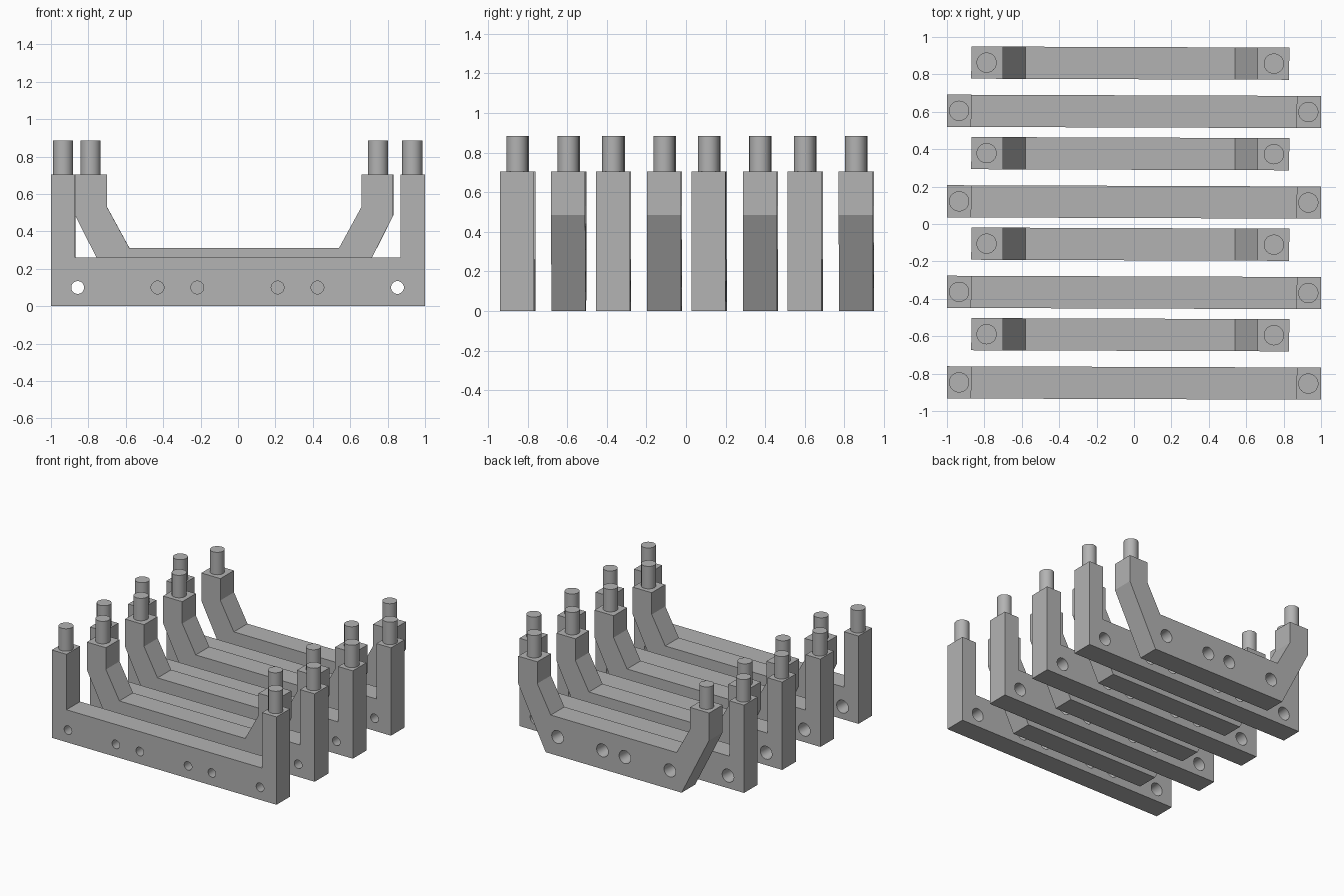
import bpy, bmesh, math
from mathutils import Matrix

if "Cube" in bpy.data.objects:
    bpy.data.objects.remove(bpy.data.objects["Cube"])

DEPTH, POST_TOP, PIN_TOP, PIN_R = 0.172, 0.705, 0.885, 0.054
TILT = -0.0035  # every bracket is turned very slightly

grey = bpy.data.materials.new("plain grey")
grey.diffuse_color = (0.45, 0.45, 0.45, 1)
grey.use_nodes = True
grey.node_tree.nodes["Principled BSDF"].inputs["Base Color"].default_value = grey.diffuse_color


def finish(bm, name):
    bmesh.ops.recalc_face_normals(bm, faces=bm.faces)
    mesh = bpy.data.meshes.new(name)
    bm.to_mesh(mesh)
    bm.free()
    mesh.materials.append(grey)
    obj = bpy.data.objects.new(name, mesh)
    bpy.context.collection.objects.link(obj)
    return obj


def cylinder(bm, r1, r2, length, matrix):
    bmesh.ops.create_cone(bm, cap_ends=True, segments=32, radius1=r1,
                          radius2=r2, depth=length, matrix=matrix)


def make_body(name, profile, holes, hole_z):
    # side profile extruded through the depth
    bm = bmesh.new()
    face = bm.faces.new([bm.verts.new((x, -DEPTH / 2, z)) for x, z in profile])
    new = bmesh.ops.extrude_face_region(bm, geom=[face])["geom"]
    verts = [g for g in new if isinstance(g, bmesh.types.BMVert)]
    bmesh.ops.translate(bm, verts=verts, vec=(0, DEPTH, 0))
    body = finish(bm, name)
    # bolt holes, wider at the back than at the front
    bm = bmesh.new()
    for x in holes:
        turn = Matrix.Rotation(math.radians(90), 4, "X")
        cylinder(bm, 0.052, 0.034, DEPTH + 0.004,
                 Matrix.Translation((x, 0, hole_z)) @ turn)
    cutter = finish(bm, "hole_cutter")
    cutter.hide_render = True
    mod = body.modifiers.new("bolt holes", "BOOLEAN")
    mod.operation, mod.solver, mod.object = "DIFFERENCE", "EXACT", cutter
    graph = bpy.context.evaluated_depsgraph_get()
    mesh = bpy.data.meshes.new_from_object(body.evaluated_get(graph))
    body.modifiers.clear()
    body.data = mesh
    bpy.data.objects.remove(cutter)
    return body


def make_pins(name, centres):
    bm = bmesh.new()
    for x in centres:
        cylinder(bm, PIN_R, PIN_R, PIN_TOP - POST_TOP,
                 Matrix.Translation((x, 0, (PIN_TOP + POST_TOP) / 2)))
    return finish(bm, name)


def smooth(obj):
    bpy.ops.object.select_all(action="DESELECT")
    obj.select_set(True)
    bpy.context.view_layer.objects.active = obj
    bpy.ops.object.shade_smooth_by_angle(angle=math.radians(25))


def place(parts, rows):
    # copy the bracket and its pins to every row
    for obj in parts:
        smooth(obj)
        for i, y in enumerate(rows):
            o = obj if i == 0 else obj.copy()
            if i:
                bpy.context.collection.objects.link(o)
            o.location.y = y
            o.rotation_euler.z = TILT


# wide square brackets
wide = [(-1, 0), (1, 0), (1, POST_TOP), (0.87, POST_TOP), (0.87, 0.26),
        (-0.87, 0.26), (-0.87, POST_TOP), (-1, POST_TOP)]
place([make_body("wide_bracket", wide, (-0.857, -0.43, -0.217, 0.212, 0.425, 0.853), 0.10),
       make_pins("wide_bracket_pins", (-0.935, 0.932))],
      [-0.85 + 0.484 * i for i in range(4)])

# narrow brackets with flared arms, mirrored about their own centre
C = -0.02
half = [(0.605, 0), (0.85, 0.485), (0.85, POST_TOP), (0.68, POST_TOP),
        (0.68, 0.53), (0.56, 0.31)]
narrow = [(C + x, z) for x, z in half] + [(C - x, z) for x, z in reversed(half)]
place([make_body("flared_bracket", narrow, (C - 0.5, C - 0.1, C + 0.1, C + 0.5), 0.15),
       make_pins("flared_bracket_pins", (C - 0.768, C + 0.768))],
      [-0.592 + 0.484 * i for i in range(4)])
